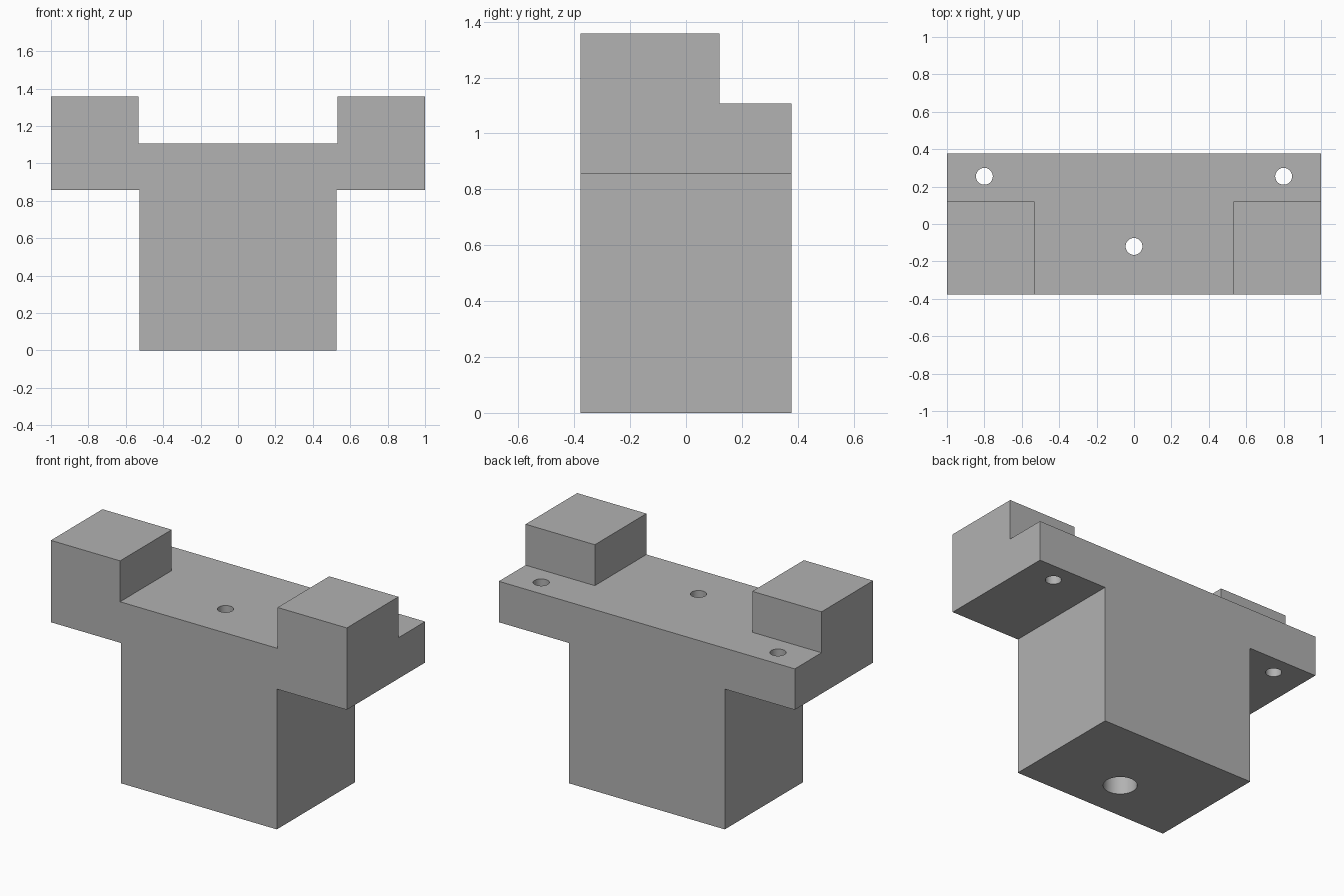
import bpy
import bmesh
import math
from mathutils import Matrix, Vector

default = bpy.data.objects.get("Cube")
if default:
    bpy.data.objects.remove(default, do_unlink=True)

# Main dimensions
HALF_W, HALF_D = 1.0, 0.378
STEM_W, PAD_IN, PAD_BACK = 0.527, 0.532, 0.12
PLATE_LOW, PLATE_TOP, PAD_TOP = 0.857, 1.107, 1.357
HOLE_R, BORE_R = 0.045, 0.095

grey = bpy.data.materials.new("plain grey")
grey.use_nodes = True
colour = (0.445, 0.445, 0.445, 1)
grey.diffuse_color = colour
grey.node_tree.nodes["Principled BSDF"].inputs["Base Color"].default_value = colour


def make_object(name, bm):
    bmesh.ops.recalc_face_normals(bm, faces=bm.faces)
    mesh = bpy.data.meshes.new(name)
    bm.to_mesh(mesh)
    bm.free()
    mesh.materials.append(grey)
    obj = bpy.data.objects.new(name, mesh)
    bpy.context.collection.objects.link(obj)
    return obj


def box(name, low, high):
    low, high = Vector(low), Vector(high)
    bm = bmesh.new()
    matrix = Matrix.Translation((low + high) / 2) @ Matrix.Diagonal((*(high - low), 1))
    bmesh.ops.create_cube(bm, size=1, matrix=matrix)
    return make_object(name, bm)


def cylinder(name, x, y, low, high, radius):
    bm = bmesh.new()
    bmesh.ops.create_cone(bm, cap_ends=True, segments=48, radius1=radius, radius2=radius,
                          depth=high - low,
                          matrix=Matrix.Translation((x, y, (low + high) / 2)))
    return make_object(name, bm)


# Bracket: one mirrored silhouette pushed through the depth
half = [(STEM_W, 0), (STEM_W, PLATE_LOW), (HALF_W, PLATE_LOW),
        (HALF_W, PAD_TOP), (PAD_IN, PAD_TOP), (PAD_IN, PLATE_TOP)]
outline = half + [(-x, z) for x, z in reversed(half)]
bm = bmesh.new()
front = bm.faces.new([bm.verts.new((x, -HALF_D, z)) for x, z in outline])
pushed = bmesh.ops.extrude_face_region(bm, geom=[front], use_keep_orig=True)
moved = [v for v in pushed["geom"] if isinstance(v, bmesh.types.BMVert)]
bmesh.ops.translate(bm, verts=moved, vec=(0, 2 * HALF_D, 0))
bracket = make_object("mounting_bracket", bm)

# Cutters: step behind each pad, plate holes, stem hole and its wide bore
cutters = []
for side, s in (("right", -1), ("left", 1)):
    xs = sorted((s * (PAD_IN - 0.1), s * (HALF_W + 0.1)))
    cutters.append(box(side + "_step_cutter", (xs[0], PAD_BACK, PLATE_TOP),
                       (xs[1], HALF_D + 0.1, PAD_TOP + 0.1)))
    cutters.append(cylinder(side + "_hole_cutter", s * 0.8, 0.255,
                            PLATE_LOW - 0.1, PLATE_TOP + 0.1, HOLE_R))
cutters.append(cylinder("stem_bore_cutter", 0, -0.12, -0.1, PLATE_LOW, BORE_R))
cutters.append(cylinder("stem_hole_cutter", 0, -0.12, PLATE_LOW - 0.1, PLATE_TOP + 0.1, HOLE_R))

bpy.ops.object.select_all(action="DESELECT")
bracket.select_set(True)
bpy.context.view_layer.objects.active = bracket
for cutter in cutters:
    cutter.hide_render = True
    cut = bracket.modifiers.new(cutter.name, "BOOLEAN")
    cut.operation = "DIFFERENCE"
    cut.solver = "EXACT"
    cut.object = cutter
    bpy.ops.object.modifier_apply(modifier=cut.name)
for cutter in cutters:
    bpy.data.objects.remove(cutter, do_unlink=True)

# Round hole walls, crisp edges elsewhere
bpy.ops.object.shade_smooth_by_angle(angle=math.radians(30))
